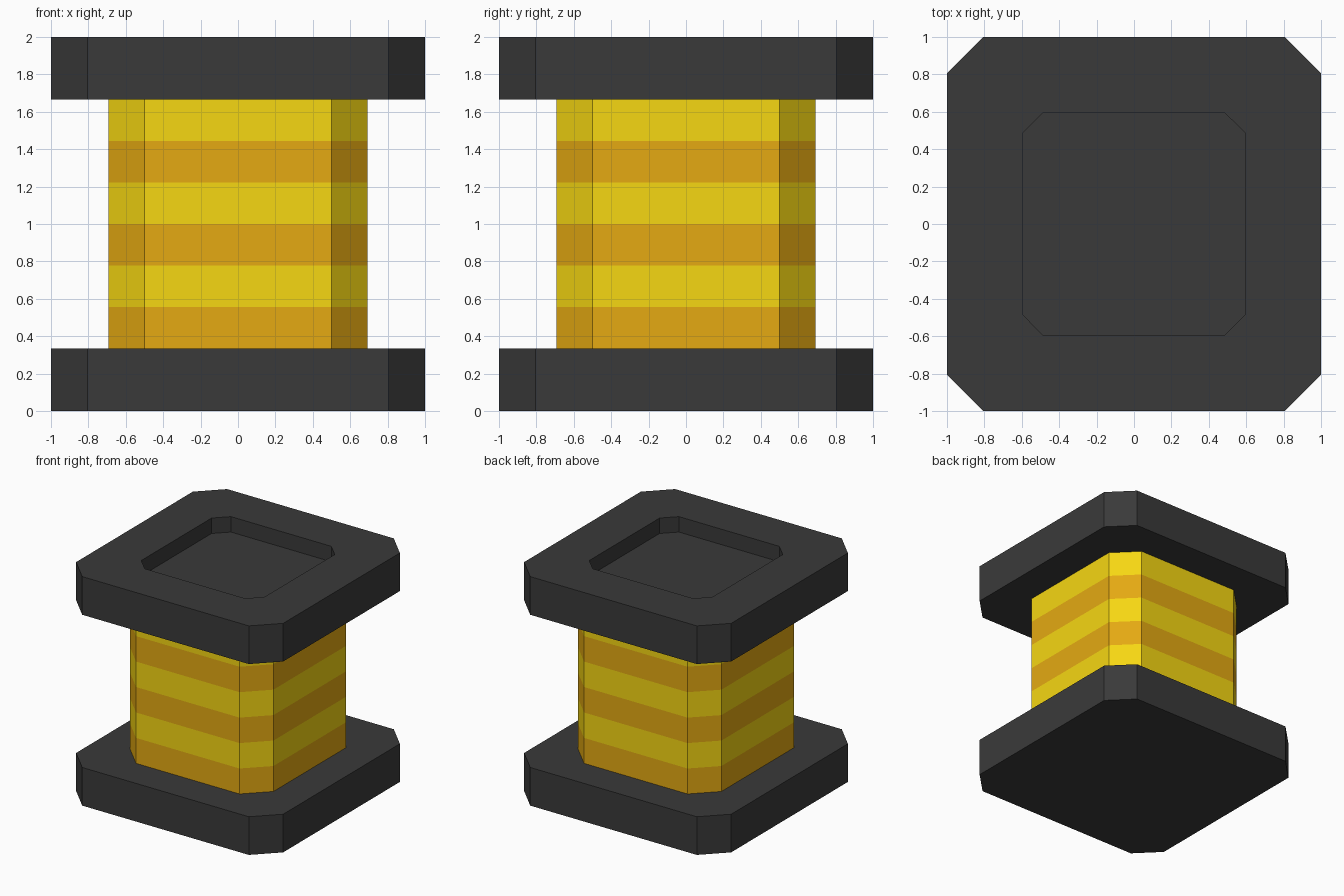
import bpy, bmesh

if "Cube" in bpy.data.objects:
    bpy.data.objects.remove(bpy.data.objects["Cube"])


def material(name, rgb):
    m = bpy.data.materials.new(name)
    m.diffuse_color = (*rgb, 1)
    m.use_nodes = True
    m.node_tree.nodes["Principled BSDF"].inputs["Base Color"].default_value = m.diffuse_color
    return m


dark = material("dark_grey", (0.042, 0.042, 0.042))
orange = material("orange", (0.78, 0.40, 0.006))
yellow = material("yellow", (0.92, 0.68, 0.006))


def octagon(h, c):
    """Square of half-width h with corners cut by c, counter-clockwise."""
    f = h - c
    return [(h, -f), (h, f), (f, h), (-f, h), (-h, f), (-h, -f), (-f, -h), (f, -h)]


def loft(name, rings, mats):
    """Join octagon rings (half-width, corner cut, z) and cap both ends."""
    bm = bmesh.new()
    loops = [[bm.verts.new((x, y, z)) for x, y in octagon(h, c)] for h, c, z in rings]
    for i, (a, b) in enumerate(zip(loops, loops[1:])):
        for k in range(8):
            n = (k + 1) % 8
            face = bm.faces.new((a[k], a[n], b[n], b[k]))
            face.material_index = i % len(mats)
    bm.faces.new(loops[0][::-1])
    bm.faces.new(loops[-1])
    mesh = bpy.data.meshes.new(name)
    bm.to_mesh(mesh)
    bm.free()
    for m in mats:
        mesh.materials.append(m)
    obj = bpy.data.objects.new(name, mesh)
    bpy.context.collection.objects.link(obj)
    return obj


T = 1 / 3        # plate thickness
PLATE = (1.0, 0.195)
RECESS = (0.595, 0.11)

# Base plate
loft("base_plate", [(*PLATE, 0), (*PLATE, T)], [dark])

# Top plate with a sunken panel
loft("top_plate", [(*PLATE, 2 - T), (*PLATE, 2), (*RECESS, 2), (*RECESS, 2 - 0.135)], [dark])

# Column with six alternating stripes
band = (2 - 2 * T) / 6
loft("striped_column", [(0.693, 0.193, T + i * band) for i in range(7)], [orange, yellow])
